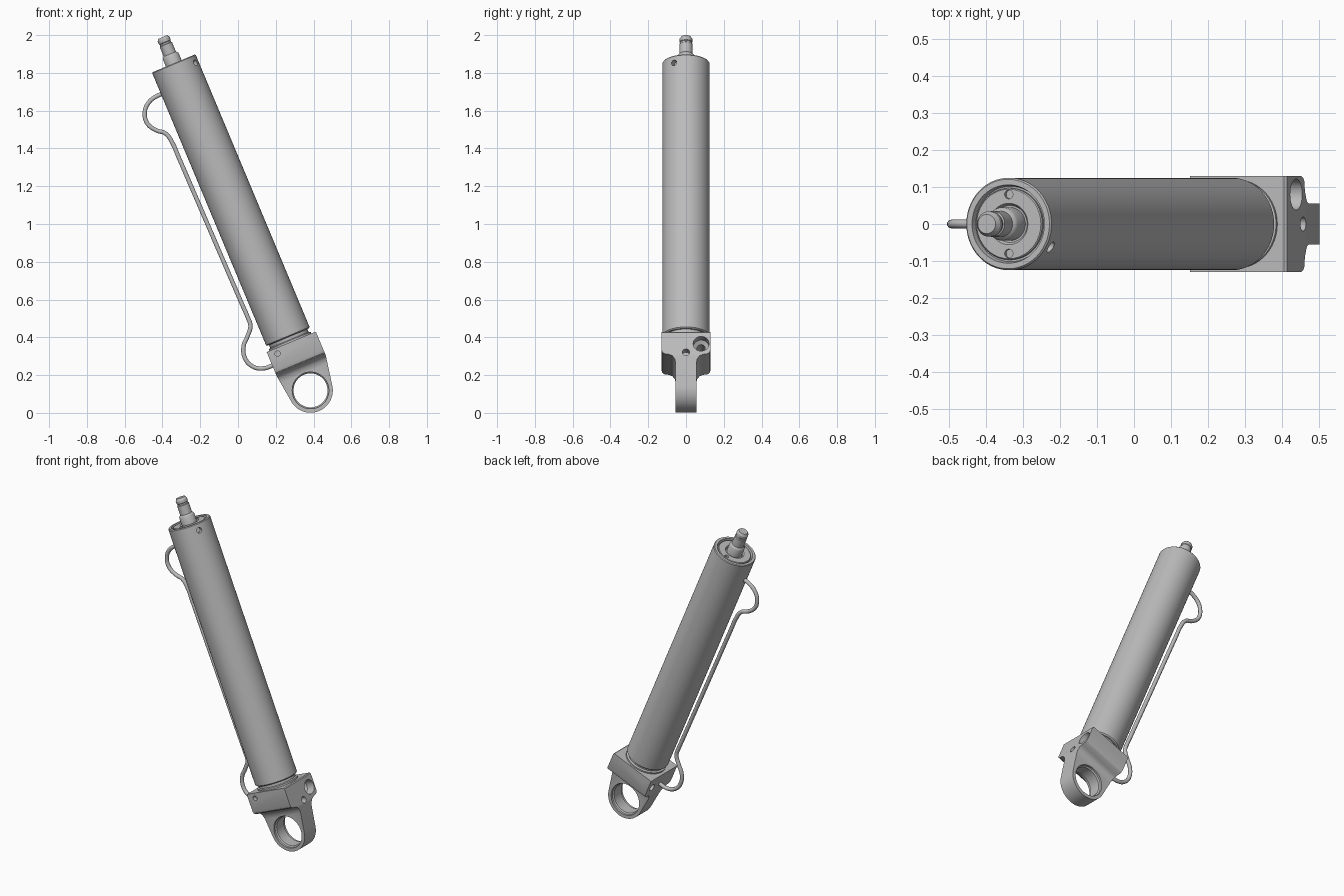
import bpy, bmesh, math
from mathutils import Matrix, Vector

cube = bpy.data.objects.get("Cube")
if cube:
    bpy.data.objects.remove(cube, do_unlink=True)

steel = bpy.data.materials.new("grey_steel")
steel.use_nodes = True
GREY = (0.5, 0.5, 0.5, 1)
steel.diffuse_color = GREY
steel.node_tree.nodes["Principled BSDF"].inputs["Base Color"].default_value = GREY

# Cylinder frame: origin at the eye centre, local z along the tilted axis
EYE = Vector((0.384, 0, 0.119))
TILT = Matrix.Translation(EYE) @ Matrix.Rotation(math.radians(-22.7), 4, 'Y')
X, Y, Z = (1, 0, 0), (0, 1, 0), (0, 0, 1)


def new_object(name, bm):
    bmesh.ops.recalc_face_normals(bm, faces=bm.faces)
    mesh = bpy.data.meshes.new(name)
    bm.to_mesh(mesh)
    bm.free()
    mesh.materials.append(steel)
    ob = bpy.data.objects.new(name, mesh)
    bpy.context.collection.objects.link(ob)
    return ob


def lathe(name, profile, axis=Z, at=(0, 0, 0), steps=64):
    """Spin (radius, height) points that start and end on the axis."""
    bm = bmesh.new()
    verts = [bm.verts.new((r, 0, h)) for r, h in profile]
    edges = [bm.edges.new(pair) for pair in zip(verts, verts[1:])]
    bmesh.ops.spin(bm, geom=verts + edges, cent=(0, 0, 0), axis=Z,
                   angle=2 * math.pi, steps=steps)
    bmesh.ops.remove_doubles(bm, verts=bm.verts, dist=1e-5)
    turn = Vector(axis).to_track_quat('Z', 'Y').to_matrix().to_4x4()
    bm.transform(Matrix.Translation(at) @ turn)
    return new_object(name, bm)


def hole(radius, start, end, axis, at):
    return lathe("cutter", [(0, start), (radius, start), (radius, end), (0, end)],
                 axis, at, 32)


def prism(name, points, depth):
    """Extrude a closed outline of 3D points along depth."""
    bm = bmesh.new()
    face = bm.faces.new([bm.verts.new(p) for p in points])
    moved = bmesh.ops.extrude_face_region(bm, geom=[face])["geom"]
    bmesh.ops.translate(bm, vec=depth,
                        verts=[v for v in moved if isinstance(v, bmesh.types.BMVert)])
    return new_object(name, bm)


def combine(ob, tools, operation='DIFFERENCE'):
    for tool in tools:
        mod = ob.modifiers.new("cut", 'BOOLEAN')
        mod.operation, mod.object, mod.solver = operation, tool, 'EXACT'
        bpy.context.view_layer.update()
        graph = bpy.context.evaluated_depsgraph_get()
        mesh = bpy.data.meshes.new_from_object(ob.evaluated_get(graph))
        ob.modifiers.clear()
        ob.data = mesh
        bpy.data.objects.remove(tool, do_unlink=True)


def finish(ob):
    ob.data.transform(TILT)
    bpy.ops.object.select_all(action='DESELECT')
    ob.select_set(True)
    bpy.context.view_layer.objects.active = ob
    bpy.ops.object.shade_smooth_by_angle(angle=math.radians(30))


# Barrel with a shallow rim recess and a side port near the top
barrel = lathe("barrel", [(0, .306), (.119, .306), (.125, .312), (.125, 1.872),
                          (.121, 1.877), (.106, 1.877), (.102, 1.86), (0, 1.86)], steps=96)
combine(barrel, [hole(.016, .095, .15, (.107, -.063, 0), (0, 0, 1.835))])
finish(barrel)

# Gland plate with two spanner holes and a wiper groove
gland = lathe("gland", [(0, 1.85), (.097, 1.85), (.097, 1.87), (.094, 1.873), (.056, 1.873),
                        (.05, 1.864), (0, 1.864)])
combine(gland, [hole(.012, 1.862, 1.9, Z, (0, y, 0)) for y in (-.08, .08)])
finish(gland)

# Piston rod with stepped tip and a cross hole
rod = lathe("piston_rod", [(0, 1.855), (.045, 1.855), (.045, 1.918), (.041, 1.925),
                           (.035, 1.93), (.035, 1.985), (.031, 1.988), (.031, 1.996),
                           (.034, 1.999), (.034, 2.015), (.026, 2.028), (0, 2.028)], steps=48)
combine(rod, [hole(.009, -.1, .1, Y, (0, 0, 1.962))])
finish(rod)

# Neck and collar between the barrel and the end block
finish(lathe("neck", [(0, .265), (.12, .265), (.12, .286), (.11, .29), (.11, .31), (0, .31)]))

# End block: side outline crossed with a stepped front profile
R = .118
outline = [(-.136, .277), (-.136, .14)]
outline += [(R * math.cos(a), R * math.sin(a)) for a in
            (math.radians(187 + 162 * i / 40) for i in range(41))]
outline += [(.146, .14), (.146, .272), (.14, .277)]
block = prism("end_block", [(u, -.131, w) for u, w in outline], (0, .262, 0))
half = [(.13, .3), (.13, .172), (.125, .158), (.115, .15), (.09, .146), (.072, .138),
        (.06, .122), (.055, .1), (.055, -.2)]
section = half + [(-y, w) for y, w in reversed(half)]
combine(block, [prism("cutter", [(-.3, y, w) for y, w in section], (.6, 0, 0))], 'INTERSECT')

# Eye bore, counterbored bolt holes, pin hole and side screw holes
bore = [(0, -.2), (.097, -.2), (.097, -.042), (.09, -.036)]
bore += [(r, -h) for r, h in reversed(bore)]
cutters = [lathe("cutter", bore, Y)]
for side in (-1, 1):
    cutters.append(lathe("cutter", [(0, -.2), (.022, -.2), (.022, .08), (.042, .095),
                                    (.042, .2), (0, .2)], X, (0, side * .08, .207), 32))
    cutters.append(hole(.014, .105, .2, (0, side, 0), (-.086, 0, .247)))
cutters.append(hole(.019, .1, .2, X, (0, 0, .158)))
combine(block, cutters)
finish(block)

# Bent oil pipe from the block to the barrel
path = [(-.38, 1.695), (-.43, 1.677), (-.475, 1.64), (-.494, 1.585), (-.478, 1.53),
        (-.43, 1.495), (-.385, 1.48), (-.345, 1.425), (-.32, 1.367), (.028, .56),
        (.05, .51), (.066, .46), (.05, .405), (.03, .355), (.037, .29), (.075, .247),
        (.13, .235), (.2, .258)]
curve = bpy.data.curves.new("oil_pipe", 'CURVE')
curve.dimensions = '3D'
curve.bevel_depth, curve.bevel_resolution, curve.resolution_u = .012, 3, 6
curve.use_fill_caps = True
spline = curve.splines.new('BEZIER')
spline.bezier_points.add(len(path) - 1)
for point, (x, z) in zip(spline.bezier_points, path):
    point.co = (x, 0, z)
    point.handle_left_type = point.handle_right_type = 'AUTO'
curve.materials.append(steel)
pipe = bpy.data.objects.new("oil_pipe", curve)
bpy.context.collection.objects.link(pipe)
